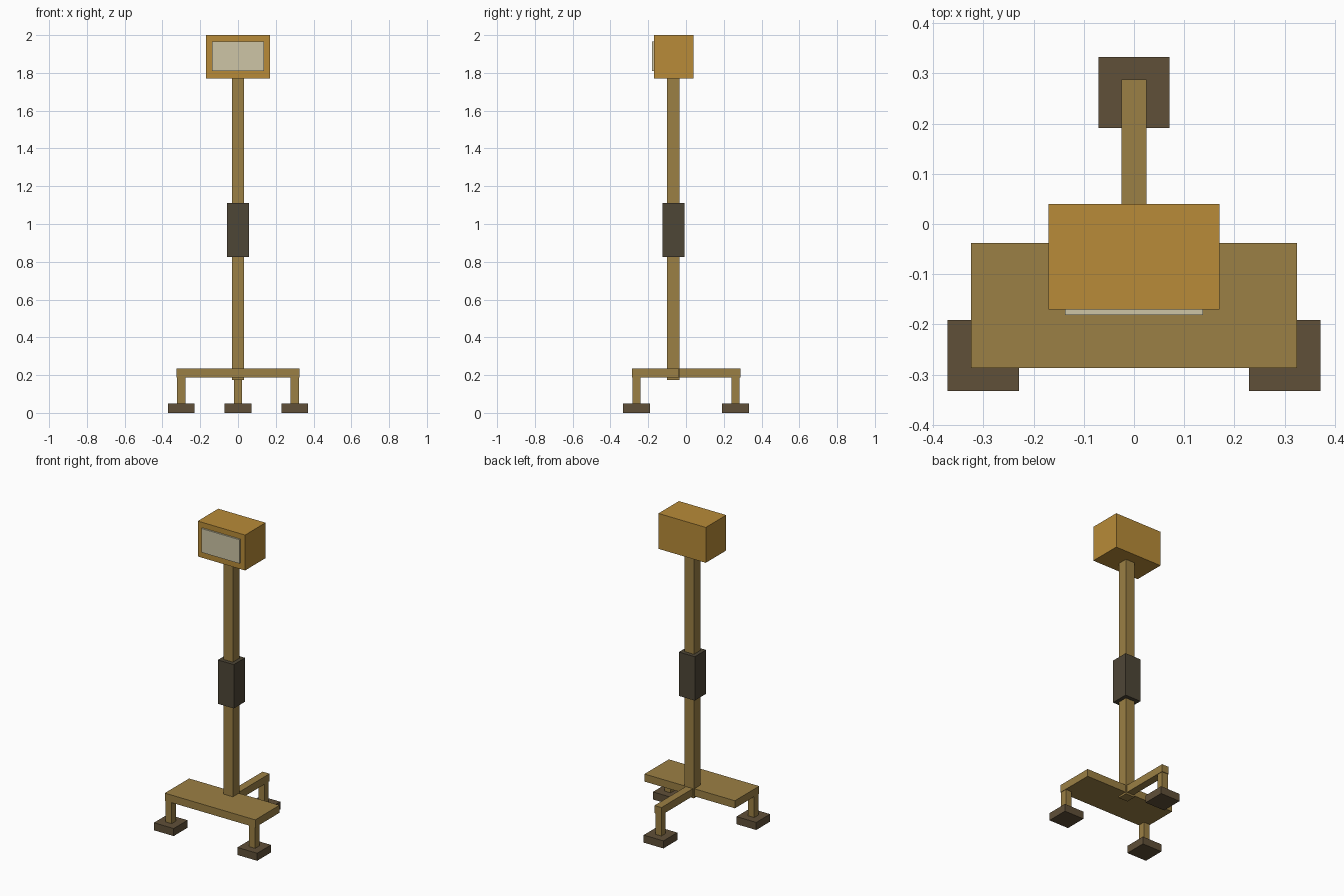
import bpy

if "Cube" in bpy.data.objects:
    bpy.data.objects.remove(bpy.data.objects["Cube"])


def material(name, rgb):
    mat = bpy.data.materials.new(name)
    mat.diffuse_color = (*rgb, 1)
    mat.use_nodes = True
    mat.node_tree.nodes["Principled BSDF"].inputs["Base Color"].default_value = mat.diffuse_color
    return mat


ochre = material("ochre", (0.48, 0.26, 0.04))
bronze = material("bronze", (0.33, 0.215, 0.058))
charcoal = material("charcoal", (0.076, 0.061, 0.037))
brown = material("brown", (0.117, 0.08, 0.04))
cream = material("cream", (0.61, 0.56, 0.38))


def box(name, x, y, z, mat):
    """Box spanning the (min, max) ranges x, y and z."""
    spans = (x, y, z)
    bpy.ops.mesh.primitive_cube_add(size=1, location=[(a + b) / 2 for a, b in spans])
    obj = bpy.context.object
    obj.name = name
    obj.scale = [b - a for a, b in spans]
    bpy.ops.object.transform_apply(location=False, rotation=False, scale=True)
    obj.data.materials.append(mat)
    return obj


def around(c, half):
    return (c - half, c + half)


# Head with front panel
box("head_housing", (-0.17, 0.17), (-0.17, 0.04), (1.77, 2.0), ochre)
box("front_panel", (-0.137, 0.137), (-0.181, -0.165), (1.81, 1.965), cream)

# Upright column and its sleeve
POST_Y = -0.067
box("column", around(0, 0.033), around(POST_Y, 0.033), (0.175, 1.775), bronze)
box("column_sleeve", around(0, 0.057), around(POST_Y, 0.058), (0.826, 1.111), charcoal)

# Base: wide front plate and narrow rear arm
box("base_plate", (-0.325, 0.325), (-0.287, -0.038), (0.187, 0.236), bronze)
box("rear_arm", around(0, 0.025), (-0.038, 0.288), (0.187, 0.236), bronze)

# Three short legs on square foot pads
for label, x, y in (("left", -0.3, -0.262), ("right", 0.3, -0.262), ("rear", 0, 0.262)):
    box(f"{label}_leg", around(x, 0.022), around(y, 0.022), (0.045, 0.19), bronze)
    box(f"{label}_foot", around(x, 0.071), around(y, 0.071), (0, 0.049), brown)
